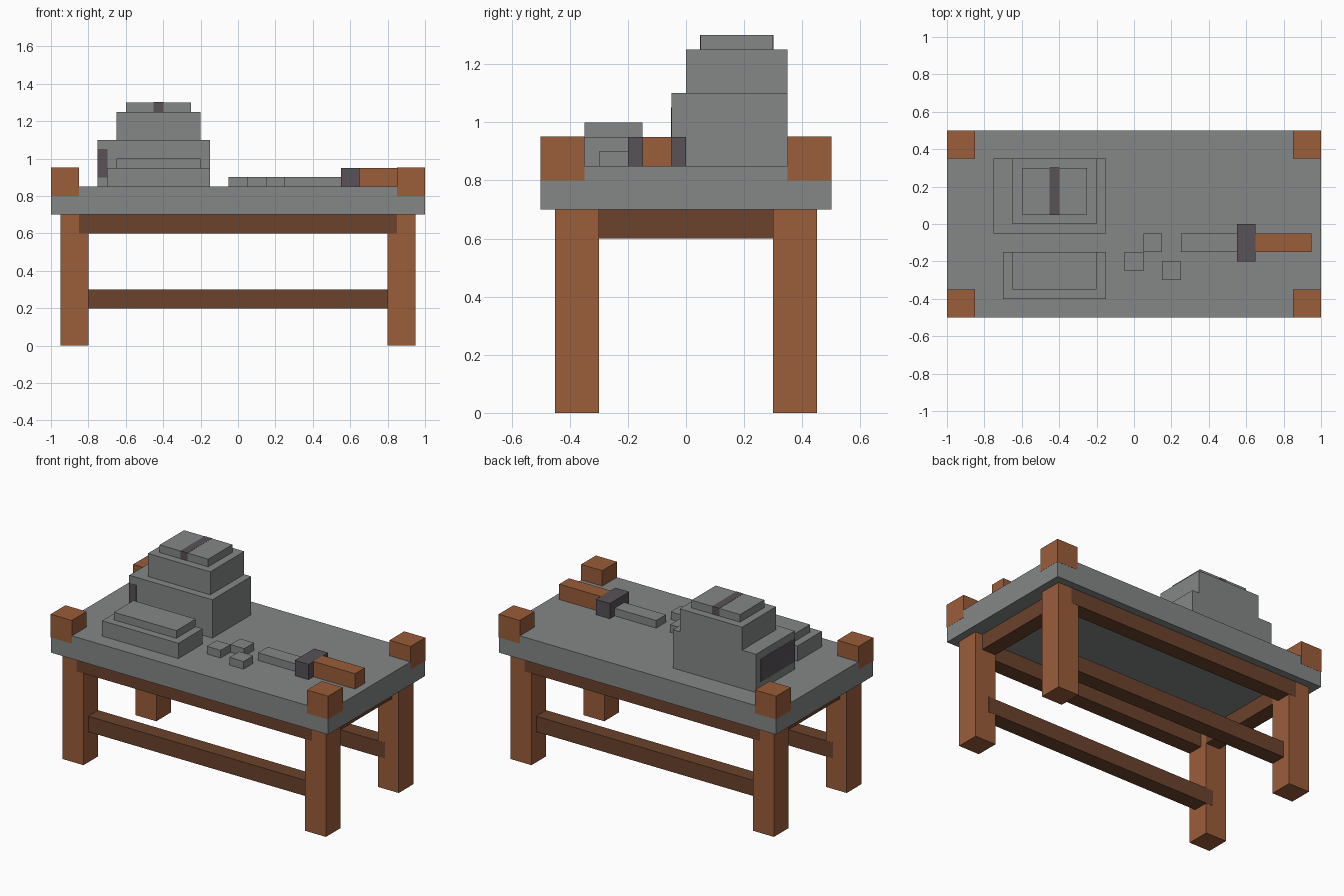
import bpy
from mathutils import Vector

cube = bpy.data.objects.get("Cube")
if cube:
    bpy.data.objects.remove(cube, do_unlink=True)


def linear(c):
    c /= 255
    return c / 12.92 if c <= 0.04045 else ((c + 0.055) / 1.055) ** 2.4


def material(name, *rgb):
    colour = [linear(c) for c in rgb] + [1]
    m = bpy.data.materials.new(name)
    m.use_nodes = True
    m.diffuse_color = colour
    m.node_tree.nodes["Principled BSDF"].inputs["Base Color"].default_value = colour
    return m


stone = material("grey stone", 131, 135, 134)
wood = material("light wood", 155, 93, 58)
dark_wood = material("dark wood", 107, 66, 44)
iron = material("dark iron", 87, 82, 86)
LIP = 0.001  # lifts overlapping faces clear of the surface they sit on


def box(name, mat, x, y, z, lip=0):
    """Box from (low, high) ranges on each axis."""
    low = Vector((min(x), min(y), min(z))) - Vector((lip,) * 3)
    high = Vector((max(x), max(y), max(z))) + Vector((lip,) * 3)
    bpy.ops.mesh.primitive_cube_add(size=1)
    ob = bpy.context.object
    ob.name = ob.data.name = name
    for v in ob.data.vertices:
        v.co = (low + high) / 2 + v.co * (high - low)
    ob.data.materials.append(mat)
    return ob


# Table top
box("table_top", stone, (-1, 1), (-0.5, 0.5), (0.7, 0.85))

# Legs and corner blocks
for sx, side in ((-1, "right"), (1, "left")):
    for sy, end in ((-1, "front"), (1, "back")):
        box(f"{end}_{side}_leg", wood, (sx * 0.8, sx * 0.95),
            (sy * 0.3, sy * 0.45), (0, 0.7))
        box(f"{end}_{side}_corner_block", wood, (sx * 0.85, sx),
            (sy * 0.35, sy * 0.5), (0.8, 0.95), LIP)
    box(f"{side}_apron", dark_wood, (sx * 0.8, sx * 0.9), (-0.35, 0.35), (0.6, 0.7))

# Long rails at front and back
for sy, end in ((-1, "front"), (1, "back")):
    box(f"{end}_apron", dark_wood, (-0.85, 0.85), (sy * 0.35, sy * 0.45), (0.6, 0.7), LIP)
    box(f"{end}_stretcher", dark_wood, (-0.85, 0.85), (sy * 0.3, sy * 0.4), (0.2, 0.3), LIP)

# Stepped furnace with iron side panel and top strip
box("furnace_base", stone, (-0.75, -0.15), (-0.05, 0.35), (0.85, 1.1))
box("furnace_shoulder", stone, (-0.65, -0.2), (0, 0.35), (1.1, 1.25))
box("furnace_cap", stone, (-0.6, -0.25), (0.05, 0.3), (1.25, 1.3))
box("furnace_side_panel", iron, (-0.75, -0.7), (-0.05, 0.3), (0.9, 1.05), LIP)
box("furnace_cap_strip", iron, (-0.45, -0.4), (0.05, 0.3), (1.25, 1.3), LIP)

# Stepped slab in front of the furnace
box("slab_base", stone, (-0.7, -0.15), (-0.4, -0.15), (0.85, 0.95))
box("slab_top", stone, (-0.65, -0.2), (-0.35, -0.15), (0.95, 1.0))

# Loose stones
for i, (x, y) in enumerate(((-0.05, -0.25), (0.05, -0.15), (0.15, -0.3))):
    box(f"loose_stone_{i + 1}", stone, (x, x + 0.1), (y, y + 0.1), (0.85, 0.9))

# Hand tool
box("tool_blade", stone, (0.25, 0.55), (-0.15, -0.05), (0.85, 0.9))
box("tool_guard", iron, (0.55, 0.65), (-0.2, 0), (0.85, 0.95))
box("tool_handle", wood, (0.65, 0.95), (-0.15, -0.05), (0.85, 0.95))
